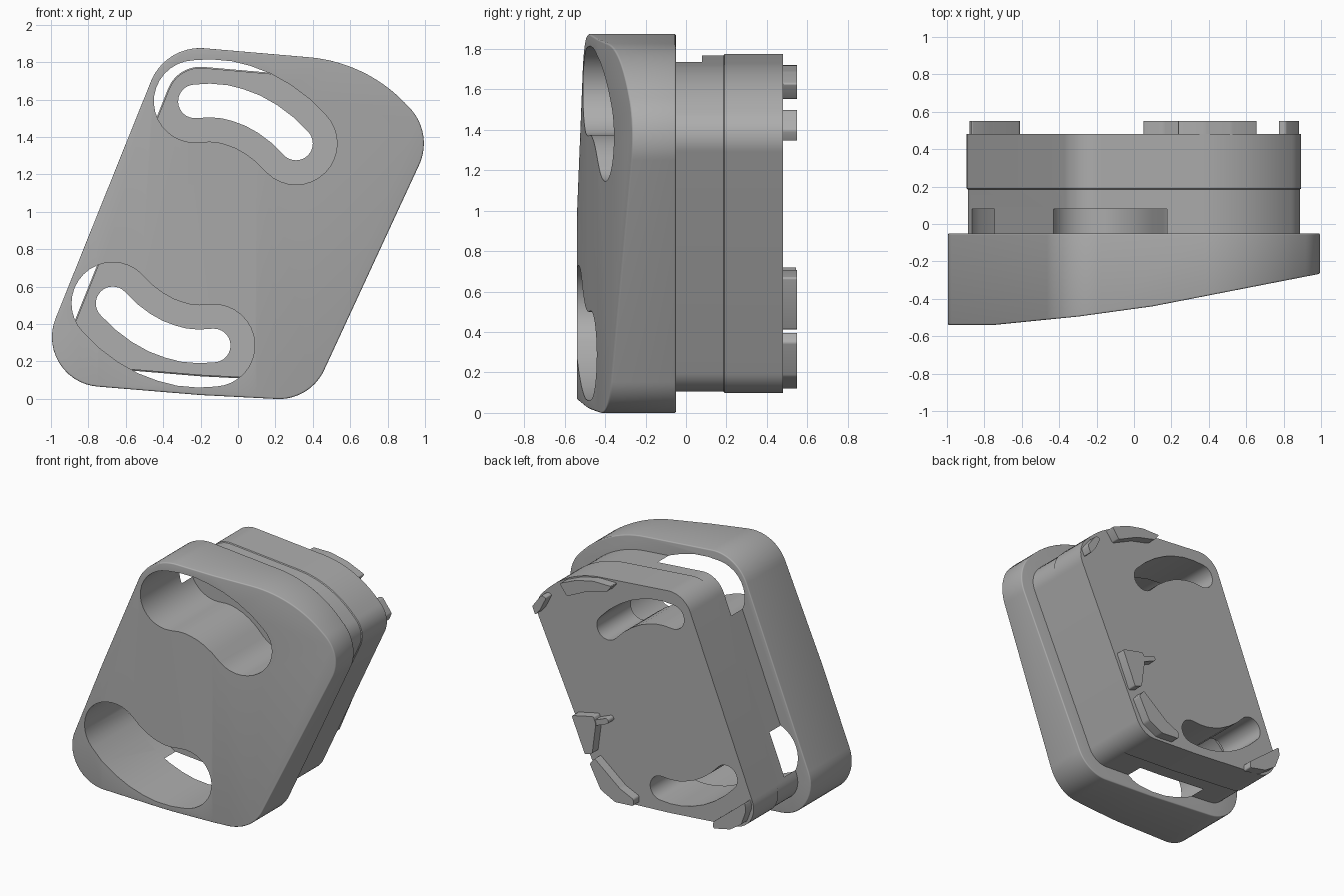
import bpy
import bmesh
import math
from mathutils import Vector

if "Cube" in bpy.data.objects:
    bpy.data.objects.remove(bpy.data.objects["Cube"])

grey = bpy.data.materials.new("plain_grey")
grey.use_nodes = True
colour = (0.42, 0.42, 0.42, 1)
grey.diffuse_color = colour
grey.node_tree.nodes["Principled BSDF"].inputs["Base Color"].default_value = colour


def rounded(corners, steps=14):
    """Round each (x, z, tangent length) corner with a circular arc."""
    pts, n = [], len(corners)
    for i, (x, z, t) in enumerate(corners):
        c = Vector((x, z))
        if t == 0:
            pts.append(c)
            continue
        u = (Vector(corners[i - 1][:2]) - c).normalized()
        v = (Vector(corners[(i + 1) % n][:2]) - c).normalized()
        a, b = c + u * t, c + v * t
        w = math.sin(u.angle(v) / 2)
        for k in range(steps + 1):
            s = k / steps
            f, g, h = (1 - s) ** 2, 2 * w * s * (1 - s), s * s
            pts.append((a * f + c * g + b * h) / (f + g + h))
    return pts


def inset(pts, d):
    """Move a counter-clockwise outline inwards by d."""
    out = []
    for i, p in enumerate(pts):
        e = (p - pts[i - 1]).normalized()
        f = (pts[(i + 1) % len(pts)] - p).normalized()
        m = Vector((-e.y - f.y, e.x + f.x)).normalized()
        out.append(p + m * d / m.dot(Vector((-e.y, e.x))))
    return out


def bean(path, r, steps=16):
    """Outline at distance r around an open path."""
    pts = []
    for line in (path, path[::-1]):
        for i, p in enumerate(line):
            d = (line[min(i + 1, len(line) - 1)] - line[max(i - 1, 0)]).normalized()
            side = Vector((d.y, -d.x)) * r
            pts.append(p + side)
        for k in range(1, steps):
            a = math.pi * k / steps
            pts.append(p + side * math.cos(a) + d * r * math.sin(a))
    return pts


def loft(name, rings, planes=()):
    """Skin (outline, y) rings front to back, then trim by profile planes."""
    bm = bmesh.new()
    loops = [[bm.verts.new((p.x, y, p.y)) for p in pts] for pts, y in rings]
    n = len(loops[0])
    for a, b in zip(loops, loops[1:]):
        for i in range(n):
            j = (i + 1) % n
            bm.faces.new((a[i], a[j], b[j], b[i]))
    bm.faces.new(loops[0])
    bm.faces.new(loops[-1])
    for (x0, y0), (x1, y1) in zip(planes, planes[1:]):
        bmesh.ops.bisect_plane(bm, geom=bm.verts[:] + bm.edges[:] + bm.faces[:],
                               plane_co=(x0, y0, 0), plane_no=(y1 - y0, x0 - x1, 0),
                               clear_outer=True)
        bmesh.ops.holes_fill(bm, edges=bm.edges[:], sides=0)
    bmesh.ops.recalc_face_normals(bm, faces=bm.faces[:])
    mesh = bpy.data.meshes.new(name)
    bm.to_mesh(mesh)
    bm.free()
    mesh.materials.append(grey)
    obj = bpy.data.objects.new(name, mesh)
    bpy.context.collection.objects.link(obj)
    return obj


def activate(obj):
    bpy.ops.object.select_all(action='DESELECT')
    obj.select_set(True)
    bpy.context.view_layer.objects.active = obj


def bevel(obj, width, segments):
    activate(obj)
    m = obj.modifiers.new("soft_edges", 'BEVEL')
    m.width, m.segments = width, segments
    m.limit_method, m.angle_limit = 'ANGLE', math.radians(50)
    bpy.ops.object.modifier_apply(modifier=m.name)


def cut(obj, cutters):
    activate(obj)
    for c in cutters:
        m = obj.modifiers.new("cut", 'BOOLEAN')
        m.operation, m.solver, m.object = 'DIFFERENCE', 'EXACT', c
        bpy.ops.object.modifier_apply(modifier=m.name)


# Shared outline of the plate and the block
outline = rounded([(-1.11, .095, .36), (-.2, .02, 0), (.385, -.01, .18),
                   (1.048, 1.422, .19), (.68, 1.8, .3), (-.387, 1.892, .21)])

# Curved slot paths; the lower one is the upper turned half round
upper = [Vector(p) for p in ((-.23, 1.59), (-.15, 1.595), (-.07, 1.588), (0, 1.57),
                             (.08, 1.54), (.16, 1.495), (.24, 1.435), (.31, 1.365))]
centre = Vector((-.18, .9375))
lower = [centre * 2 - p for p in upper]

wide = [loft("wide_slot_cutter", [(bean(p, .22), -.8), (bean(p, .22), .08)])
        for p in (upper, lower)]
narrow = [loft("narrow_slot_cutter", [(bean(p, .09), -.9), (bean(p, .09), .8)])
          for p in (upper, lower)]

# Front plate with a gently curved slanting face
plate = loft("front_plate", [(outline, -.7), (outline, -.05)],
             [(-1, -.54), (-.75, -.54), (-.3, -.495), (.1, -.44), (1, -.265)])
bevel(plate, .03, 4)
cut(plate, wide)

# Rear block with a faint step and stepped slots
block = loft("rear_block", [(inset(outline, .106), -.05), (inset(outline, .106), .185),
                            (inset(outline, .1), .19), (inset(outline, .1), .48)])
cut(block, wide + narrow)

for c in wide + narrow:
    bpy.data.objects.remove(c)

# Raised pads on the back
pads = {
    "upper_side_pad": [(.86, 1.34), (.885, 1.4), (.81, 1.5), (.77, 1.49), (.82, 1.39)],
    "top_pad": [(.6, 1.55), (.66, 1.63), (.52, 1.69), (.38, 1.72), (.23, 1.72),
                (.27, 1.67), (.43, 1.63)],
    "middle_side_pad": [(.45, .41), (.56, .67), (.38, .71), (.36, .66), (.39, .43)],
    "lower_right_pad": [(.05, .13), (.2, .12), (.32, .18), (.41, .35), (.37, .4),
                        (.16, .23), (.05, .18)],
    "lower_left_pad": [(-.88, .34), (-.84, .23), (-.75, .17), (-.61, .14),
                       (-.61, .19), (-.76, .31), (-.87, .4)],
}
parts = [plate, block]
for name, pts in pads.items():
    shape = rounded([(x, z, .012) for x, z in pts], 4)
    parts.append(loft(name, [(shape, .48), (shape, .55)]))
nub = bean([Vector((.38, .66)), Vector((.28, .7))], .02)
parts.append(loft("middle_pad_nub", [(nub, .48), (nub, .545)]))

for obj in parts:
    activate(obj)
    bpy.ops.object.shade_smooth_by_angle(angle=math.radians(30))
